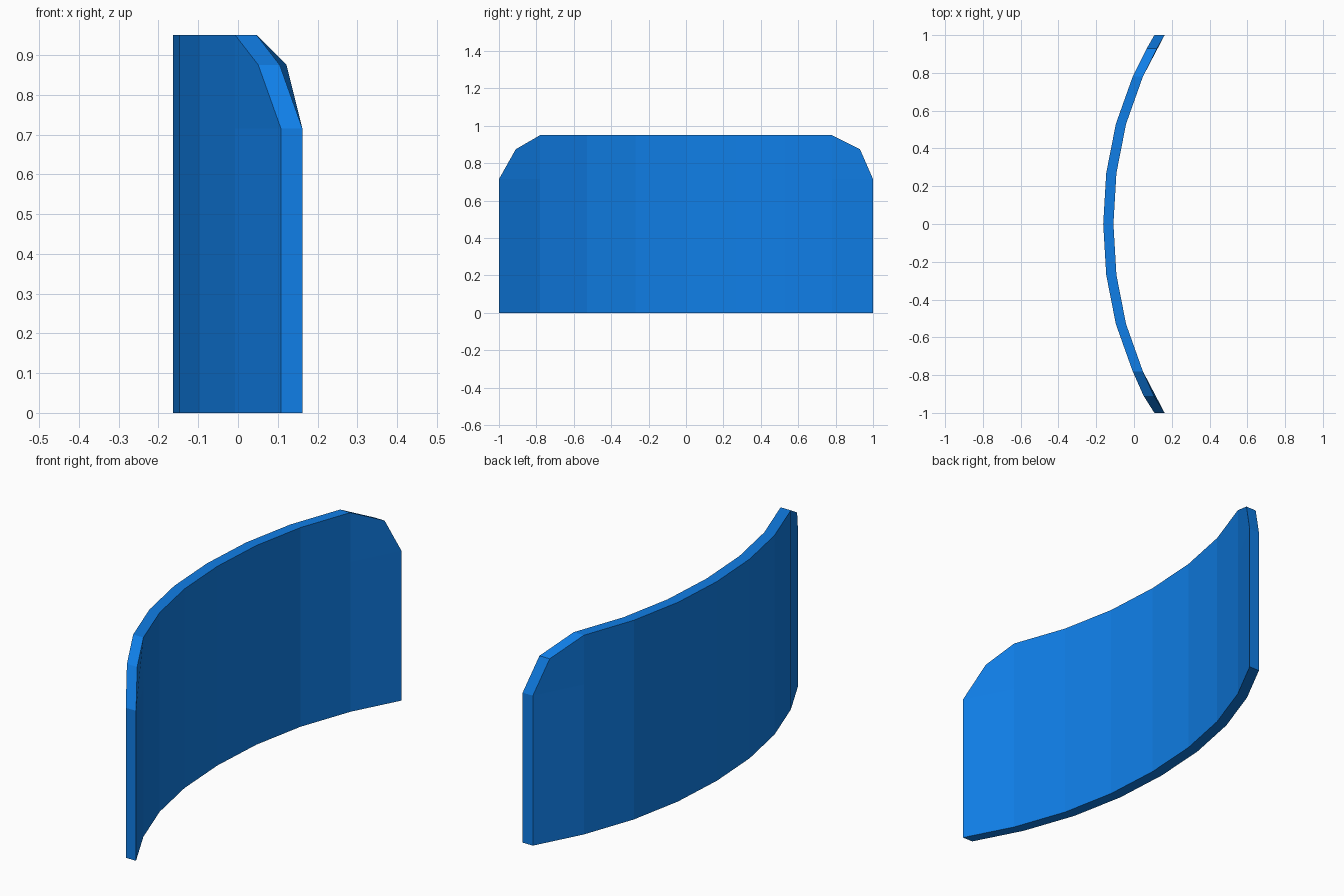
import bpy, bmesh

if "Cube" in bpy.data.objects:
    bpy.data.objects.remove(bpy.data.objects["Cube"])

THICK, TOP, SHOULDER = 0.054, 0.95, 0.715

# Half of the arc seen from above: (x, y) on the convex side
half = [(-0.163, 0.0), (-0.147, 0.27), (-0.096, 0.53), (-0.007, 0.78), (0.108, 1.0)]
arc = [(x, -y) for x, y in reversed(half[1:])] + half
# Chamfer vertices of the two upper corners, keyed by end
corner = {-1: (0.051, -0.91, 0.875), 1: (0.068, 0.93, 0.875)}

bm = bmesh.new()
low = [bm.verts.new((x, y, 0)) for x, y in arc]
mid = {i: bm.verts.new((*arc[i], SHOULDER)) for i in (0, 1, 7, 8)}
top = {i: bm.verts.new((*arc[i], TOP)) for i in range(1, 8)}

# Full-height strips of the curved sheet
for i in range(1, 7):
    ring = [low[i], low[i + 1]]
    if i + 1 == 7:
        ring.append(mid[7])
    ring += [top[i + 1], top[i]]
    if i == 1:
        ring.append(mid[1])
    bm.faces.new(ring)

# End strips with clipped upper corners
for side, inner, end in ((-1, 1, 0), (1, 7, 8)):
    tip = bm.verts.new(corner[side])
    lower = [low[inner], low[end], mid[end], mid[inner]]
    upper = [mid[inner], mid[end], tip, top[inner]]
    for ring in (lower, upper):
        bm.faces.new(ring if side > 0 else ring[::-1])

# Give the sheet its thickness along x
sheet = bm.faces[:]
ext = bmesh.ops.extrude_face_region(bm, geom=sheet, use_keep_orig=True)
bmesh.ops.translate(bm, vec=(THICK, 0, 0),
                    verts=[g for g in ext["geom"] if isinstance(g, bmesh.types.BMVert)])
bmesh.ops.recalc_face_normals(bm, faces=bm.faces[:])

mesh = bpy.data.meshes.new("curved_panel")
bm.to_mesh(mesh)
bm.free()
panel = bpy.data.objects.new("curved_panel", mesh)
bpy.context.collection.objects.link(panel)

blue = bpy.data.materials.new("blue")
blue.diffuse_color = (0.005, 0.21, 0.8, 1)
blue.use_nodes = True
blue.node_tree.nodes["Principled BSDF"].inputs["Base Color"].default_value = blue.diffuse_color
mesh.materials.append(blue)
